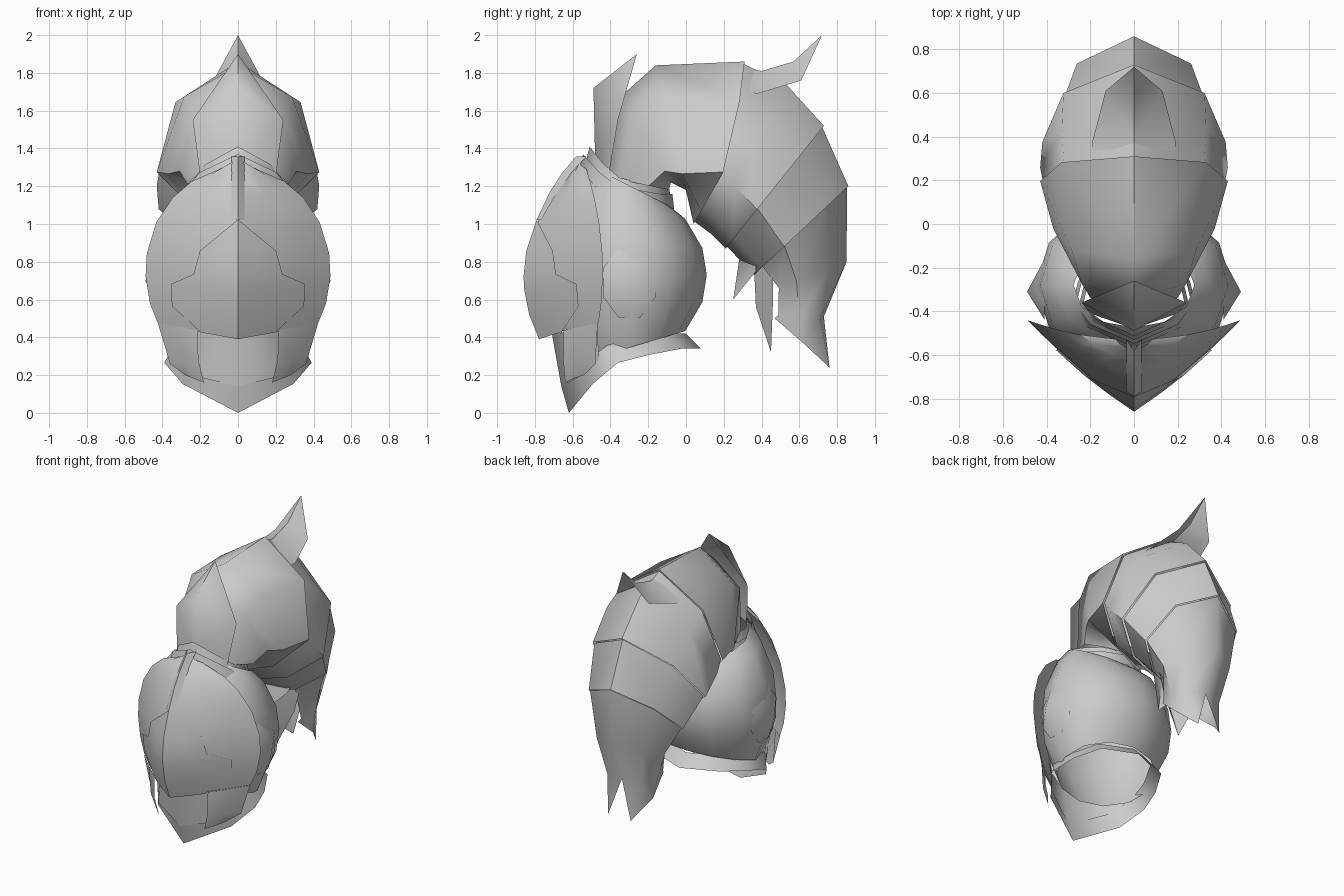
import bpy, bmesh
from math import sin, cos, pi, radians, copysign
from mathutils import Vector

cube = bpy.data.objects.get("Cube")
if cube:
    bpy.data.objects.remove(cube, do_unlink=True)

GREY = (0.6, 0.6, 0.6, 1)
steel = bpy.data.materials.new("grey steel")
steel.use_nodes = True
steel.diffuse_color = GREY
steel.node_tree.nodes["Principled BSDF"].inputs["Base Color"].default_value = GREY


def loft(name, rows, focus, angle=60):
    """Skin rows of points on the +x half, mirror them and face them away from focus."""
    bm = bmesh.new()
    grid = [[bm.verts.new(point) for point in row] for row in rows]
    for upper, lower in zip(grid, grid[1:]):
        for i in range(len(upper) - 1):
            bm.faces.new((upper[i], upper[i + 1], lower[i + 1], lower[i]))
    bmesh.ops.remove_doubles(bm, verts=bm.verts[:], dist=0.0005)
    geometry = bm.verts[:] + bm.edges[:] + bm.faces[:]
    bmesh.ops.mirror(bm, geom=geometry, axis='X', merge_dist=0.001)
    bmesh.ops.recalc_face_normals(bm, faces=bm.faces[:])
    bm.normal_update()
    outward = 0
    for face in bm.faces:
        centre = face.calc_center_median()
        inner = Vector((copysign(focus[0], centre.x), focus[1], focus[2]))
        outward += face.calc_area() * face.normal.dot(centre - inner)
    if outward < 0:
        bmesh.ops.reverse_faces(bm, faces=bm.faces[:])
    mesh = bpy.data.meshes.new(name)
    bm.to_mesh(mesh)
    bm.free()
    mesh.materials.append(steel)
    bpy.context.collection.objects.link(bpy.data.objects.new(name, mesh))
    mesh.shade_smooth()
    mesh.set_sharp_from_angle(angle=radians(angle))


# Half cross-sections: share of the width, then of the way from start to end in y and z
ROUND = [(sin(pi * k / 6), (1 - cos(pi * k / 6)) / 2, (1 - cos(pi * k / 6)) / 2) for k in range(7)]
KEEL = [(0, 0, 0), (.77, .25, .25), (1, .68, .68), (.52, .92, .92), (0, 1, 1)]
SWEPT = [(0, 0, 0), (.77, .1, .25), (1, .42, .68), (.52, .85, .92), (0, 1, 1)]
BROAD = [(0, 0, 0), (.77, .25, .25), (1, .87, .87), (.52, .95, .95), (0, 1, 1)]
POINTED = [(0, 0, 0), (.75, .18, .45), (1, .37, .78), (.9, .6, .9), (.65, .85, 1), (0, 1, 1)]


def ring(section, start, end, width):
    """Place a half section between two (y, z) points on the centre plane."""
    (y0, z0), (y1, z1) = start, end
    return [Vector((x * width, y0 + (y1 - y0) * fy, z0 + (z1 - z0) * fz)) for x, fy, fz in section]


def tuck(row):
    """Shrink a ring a little so the next tube starts underneath it."""
    middle = (row[0] + row[-1]) / 2
    return [middle + (point - middle) * 0.97 for point in row]


def visor_point(degrees, across, lift=0):
    """Point on the visor: height as an angle, across from centre line to outer edge."""
    a = radians(degrees)
    centre = Vector((0, -.54 - .31 * cos(a) ** 2, .72 + .64 * sin(a)))
    edge = Vector((.49 * cos(a), -.44 - .09 * sin(a) ** 2, .75 + .55 * sin(a)))
    bow = Vector((0, lift + .025 * sin(pi * across), 0))
    return centre.lerp(edge, across) - bow


# Skull shell, open at the bottom and the crown
helmet_centre = (0, -.3, .7)
skull = []
for degrees in (60, 45, 20, 0, -20, -45):
    a = radians(degrees)
    front = (-.28 - .39 * cos(a), .73 + .65 * sin(a))
    back = (-.28 + .39 * cos(a), .73 + .42 * sin(a))
    skull.append(ring(ROUND, front, back, .45 * cos(a) ** .7))
loft("skull_shell", skull, helmet_centre)

# Flared rim from the chin point round to the nape, with a chin plate above it
loft("flared_rim", [ring(POINTED, (-.66, .14), (0, .42), .34),
                    ring(POINTED, (-.62, 0), (.08, .34), .39)], (0, -.3, .4))
loft("chin_plate", [[(0, -.71, .42), (.2, -.6, .43), (.34, -.47, .45)],
                    [(0, -.66, .14), (.25, -.55, .2), (.32, -.46, .28)]], (0, -.3, .4))

# Visor with its raised nose mask, brow crest and cheek plates
loft("visor", [[visor_point(height, across) for across in (0, .4, .75, 1)]
               for height in (80, 60, 45, 28, 10, -3, -18, -30)], helmet_centre, 28)
mask_shape = ((28, .01), (12, .42), (0, .48), (-6, .73), (-18, .75), (-31, .47))
loft("nose_mask", [[visor_point(height, reach * part, .01) for part in (0, .5, 1)]
                   for height, reach in mask_shape], helmet_centre, 28)
crest = []
for height, lift in ((85, .04), (60, .035), (45, .025), (28, .01)):
    ridge = visor_point(height, 0, lift)
    crest.append([ridge, ridge + Vector((.035, lift + .015, 0))])
loft("brow_crest", crest, helmet_centre, 30)
loft("cheek_plate", [[visor_point(-30, across, .005) for across in (.5, .75, 1)],
                     [(.21, -.65, .28), (.29, -.58, .27), (.36, -.48, .26)],
                     [(.18, -.64, .16), (.23, -.6, .18), (.28, -.54, .2)]], (0, -.3, .4))

# Ear plates: a low eight-sided boss on each side
boss = []
for k in range(9):
    a = pi * (k + .5) / 4
    boss.append((.41, -.3 + .15 * cos(a), .69 + .2 * sin(a)))
loft("ear_plate", [boss, [(.49, -.31, .7)] * len(boss)], (.3, -.3, .7))

# Collar: two stacked bands at the crown
for name, grow, drop in (("collar_upper", 0, 0), ("collar_lower", .035, .04)):
    loft(name, [ring(POINTED, (-.51 - g, 1.41 - d), (-.09 + g / 2, 1.2 - d), .23 + g)
                for g, d in ((grow, drop), (grow + .02, drop + .08))], (0, -.3, 1.2))

# Plume: overlapping tubes that sweep up, back and down
arch_end = ring(SWEPT, (.31, 1.86), (.04, 1), .43)
middle_end = ring(KEEL, (.73, 1.52), (.21, .87), .42)
lower_end = ring(KEEL, (.86, 1.2), (.36, .73), .34)
loft("plume_arch", [ring(KEEL, (-.42, 1.25), (-.09, 1.18), .26),
                    ring(BROAD, (-.34, 1.68), (-.08, 1.22), .31),
                    ring(BROAD, (-.16, 1.84), (0, 1.18), .37),
                    arch_end], (0, 0, 1.4))
loft("plume_middle", [tuck(arch_end), ring(KEEL, (.53, 1.74), (.13, .95), .43), middle_end], (0, .4, 1.3))
loft("plume_lower", [tuck(middle_end), lower_end], (0, .5, 1.1))
loft("plume_tail", [tuck(lower_end)[:-1],
                    ring(KEEL, (.85, .8), (.46, .65), .24)[:-1],
                    [(0, .73, .51), (.13, .71, .5), (.19, .6, .5), (.16, .49, .52)],
                    [(0, .73, .51), (.09, .76, .24), (.17, .62, .37), (.15, .47, .5)]], (0, .6, .8))

# Loose pointed locks under the plume
long_tip, short_tip = (0, .45, .32), (0, .25, .6)
loft("long_lock", [[(0, .36, .78), (.18, .46, .78)], [(0, .37, .56), (.13, .46, .58)],
                   [long_tip, long_tip]], (0, .6, .6))
loft("short_lock", [[(0, .35, 1), (.2, .38, .9)], [(0, .28, .8), (.14, .37, .75)],
                    [short_tip, short_tip]], (0, .6, .7))

# Pointed fins on the front and top of the plume
front_tip, top_tip = (0, -.26, 1.9), (0, .72, 2)
loft("front_fin", [[(0, -.48, 1.3), (.2, -.41, 1.25)],
                   [(0, -.49, 1.72), (.24, -.36, 1.55)],
                   [front_tip, front_tip]], (0, 0, 1.5))
loft("top_fin", [[(0, .3, 1.83), (.19, .3, 1.7)],
                 [(0, .4, 1.81), (.19, .38, 1.69)],
                 [(0, .57, 1.86), (.13, .61, 1.76)],
                 [top_tip, top_tip]], (0, .4, 1.3))
